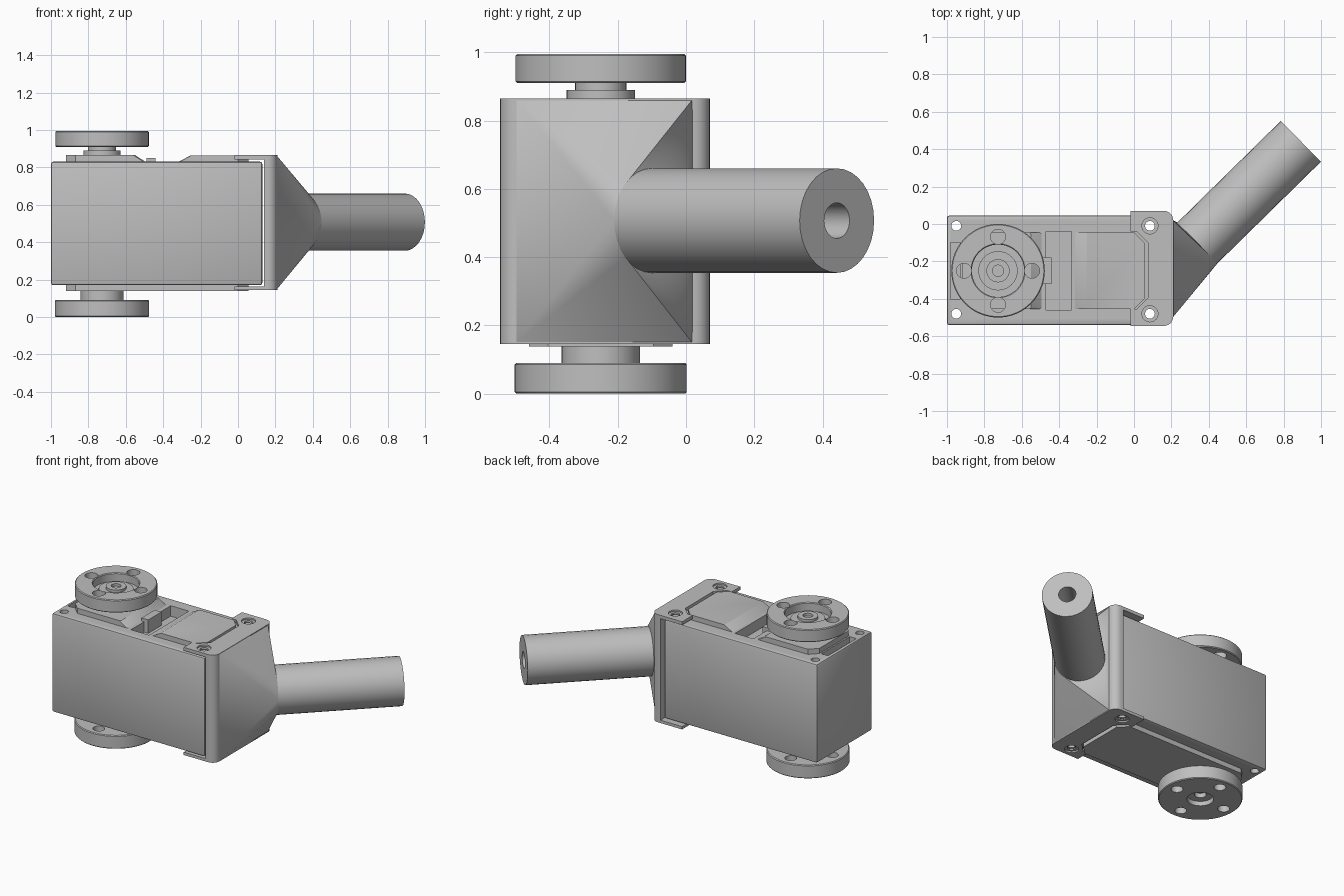
import bpy, bmesh, math
from mathutils import Vector, Matrix

cube = bpy.data.objects.get("Cube")
if cube:
    bpy.data.objects.remove(cube, do_unlink=True)

GREY = (0.52, 0.52, 0.52, 1)
mat = bpy.data.materials.new("plain grey")
mat.use_nodes = True
mat.diffuse_color = GREY
for node in mat.node_tree.nodes:
    if node.type == 'BSDF_PRINCIPLED':
        node.inputs["Base Color"].default_value = GREY


def finish(name, bm):
    bmesh.ops.recalc_face_normals(bm, faces=bm.faces[:])
    me = bpy.data.meshes.new(name)
    bm.to_mesh(me)
    bm.free()
    me.materials.append(mat)
    ob = bpy.data.objects.new(name, me)
    bpy.context.scene.collection.objects.link(ob)
    return ob


def prism(name, pts, z0, z1, shift=None, bevel=0):
    """Extrude a plan outline upward; shift(x) slides the far end's vertices."""
    bm = bmesh.new()
    base = bm.faces.new([bm.verts.new((x, y, z0)) for x, y in pts])
    ext = bmesh.ops.extrude_face_region(bm, geom=[base])["geom"]
    for v in ext:
        if isinstance(v, bmesh.types.BMVert):
            v.co.z = z1
            if shift:
                v.co.x += shift(v.co.x)
    if bevel:
        bmesh.ops.bevel(bm, geom=bm.edges[:], offset=bevel, segments=2,
                        profile=0.5, affect='EDGES')
    return finish(name, bm)


def rect(x0, x1, y0, y1):
    return [(x0, y0), (x1, y0), (x1, y1), (x0, y1)]


def chamfered(x0, x1, y0, y1, a, b):
    """Rectangle with corners clipped by a at the low-x end and b at the high-x end."""
    return [(x0 + a, y0), (x1 - b, y0), (x1, y0 + b), (x1, y1 - b),
            (x1 - b, y1), (x0 + a, y1), (x0, y1 - a), (x0, y0 + a)]


def lathe(name, profile, place=Matrix(), steps=48):
    """Spin a closed (radius, height) profile about z, then place it."""
    bm = bmesh.new()
    vs = [bm.verts.new((r, 0, z)) for r, z in profile]
    es = [bm.edges.new((vs[i - 1], vs[i])) for i in range(len(vs))
          if profile[i - 1][0] or profile[i][0]]
    bmesh.ops.spin(bm, geom=vs + es, cent=(0, 0, 0), axis=(0, 0, 1),
                   angle=math.tau, steps=steps)
    bmesh.ops.remove_doubles(bm, verts=bm.verts[:], dist=0.0001)
    bm.transform(place)
    return finish(name, bm)


def rod(name, x, y, r, z0, z1, steps=32):
    return lathe(name, [(0, z0), (r, z0), (r, z1), (0, z1)],
                 Matrix.Translation((x, y, 0)), steps)


def cut(ob, cutters):
    for c in cutters:
        mod = ob.modifiers.new("cut", 'BOOLEAN')
        mod.operation = 'DIFFERENCE'
        mod.solver = 'EXACT'
        mod.object = c
    bpy.context.view_layer.update()
    dg = bpy.context.evaluated_depsgraph_get()
    me = bpy.data.meshes.new_from_object(ob.evaluated_get(dg))
    ob.modifiers.clear()
    ob.data = me
    for c in cutters:
        bpy.data.objects.remove(c, do_unlink=True)


HOLE_Y = (-0.01, -0.48)
WX, WY = -0.727, -0.25

# Main housing with corner bolt holes and top pockets
body = prism("motor_housing", rect(-1, 0.13, -0.54, 0.045), 0.17, 0.83, bevel=0.012)
cut(body, [rod("hole", x, y, 0.026, 0, 1) for x in (-0.95, 0.085) for y in HOLE_Y]
    + [prism("pocket", rect(-0.47, -0.335, -0.46, -0.04), 0.76, 0.9),
       prism("end_slot", rect(-0.98, -0.93, -0.4, -0.1), 0.79, 0.9)])

# Raised covers on the top and bottom of the housing
prism("gear_cover", chamfered(-0.92, -0.48, -0.455, -0.045, 0.05, 0.01), 0.82, 0.865,
      lambda x: -0.07 if x > -0.6 else 0)
prism("top_cover", chamfered(-0.335, 0.055, -0.455, -0.045, 0.005, 0.055), 0.82, 0.863,
      lambda x: 0.08 if x < -0.25 else 0)
prism("bottom_cover", chamfered(-0.92, 0.055, -0.46, -0.04, 0.05, 0.055), 0.138, 0.18)
prism("pocket_key", rect(-0.49, -0.44, -0.32, -0.18), 0.75, 0.85)

# Bracket: rounded plan, hollowed for the housing, flanges notched round the covers
outline = [(-0.02, 0.07), (-0.02, -0.545)]
for cy, a0 in ((-0.495, -90), (0.02, 0)):
    for i in range(7):
        a = math.radians(a0 + 15 * i)
        outline.append((0.16 + 0.05 * math.cos(a), cy + 0.05 * math.sin(a)))
bracket = prism("bracket", outline, 0.145, 0.865)
cut(bracket, [prism("hollow", rect(-0.2, 0.14, -0.7, 0.2), 0.164, 0.843),
              prism("notch", chamfered(-0.2, 0.075, -0.455, -0.04, 0.01, 0.06), 0, 1)]
    + [rod("hole", 0.085, y, 0.026, 0, 1) for y in HOLE_Y]
    + [rod("sink", 0.085, y, 0.043, z, z + 0.1) for y in HOLE_Y for z in (0.855, 0.055)])

# Angled tube with a bore, and the funnel that blends it into the bracket
start, end = Vector((0.325, -0.115, 0.507)), Vector((0.892, 0.442, 0.507))
axis = end - start
R, L = 0.153, axis.length
place = Matrix.Translation(start) @ axis.to_track_quat('Z', 'Y').to_matrix().to_4x4()
lathe("tube", [(0, 0), (R, 0), (R, L), (0.052, L), (0.052, 0.1), (0, 0.1)], place, 32)

bm = bmesh.new()
for y in (-0.5, 0.02):
    for z in (0.147, 0.863):
        for x in (0.18, 0.207):
            bm.verts.new((x, y, z))
for i in range(32):
    a = math.tau * i / 32
    bm.verts.new(place @ Vector((R * math.cos(a), R * math.sin(a), 0.02)))
hull = bmesh.ops.convex_hull(bm, input=bm.verts[:])
loose = [v for v in bm.verts if not v.link_faces]
bmesh.ops.delete(bm, geom=loose, context='VERTS')
finish("funnel", bm)


# Horn wheels: a rimmed disc with four holes
def horn(name, profile, z0, z1, r):
    ob = lathe(name, profile, Matrix.Translation((WX, WY, 0)), 64)
    cut(ob, [rod("hole", WX + 0.182 * math.cos(k * math.pi / 2),
                 WY + 0.182 * math.sin(k * math.pi / 2), r, z0, z1) for k in range(4)])


horn("top_horn", [(0, 0.91), (0.245, 0.91), (0.25, 0.915), (0.25, 0.99), (0.245, 0.995),
                  (0.145, 0.995), (0.14, 0.99), (0.14, 0.94), (0, 0.94)], 0.85, 1.1, 0.04)
horn("bottom_horn", [(0, 0.09), (0.247, 0.09), (0.252, 0.085), (0.252, 0.005), (0.247, 0),
                     (0.08, 0), (0.08, 0.03), (0.035, 0.03), (0.035, 0.06), (0, 0.06)],
     -0.1, 0.2, 0.036)

# Hubs, shaft collars and the centre screw
rod("top_collar", WX, WY, 0.1, 0.86, 0.89)
rod("top_neck", WX, WY, 0.075, 0.88, 0.915)
rod("bottom_neck", WX, WY, 0.115, 0.085, 0.15)
rod("hub_disc", WX, WY, 0.105, 0.935, 0.958)
lathe("centre_screw", [(0.03, 0.95), (0.062, 0.95), (0.062, 0.975), (0.03, 0.975)],
      Matrix.Translation((WX, WY, 0)), 32)

# Smooth round surfaces, keep hard edges
for ob in bpy.context.scene.collection.objects:
    if ob.type == 'MESH' and mat.name in ob.data.materials:
        ob.data.shade_smooth()
        ob.data.set_sharp_from_angle(angle=math.radians(30))
